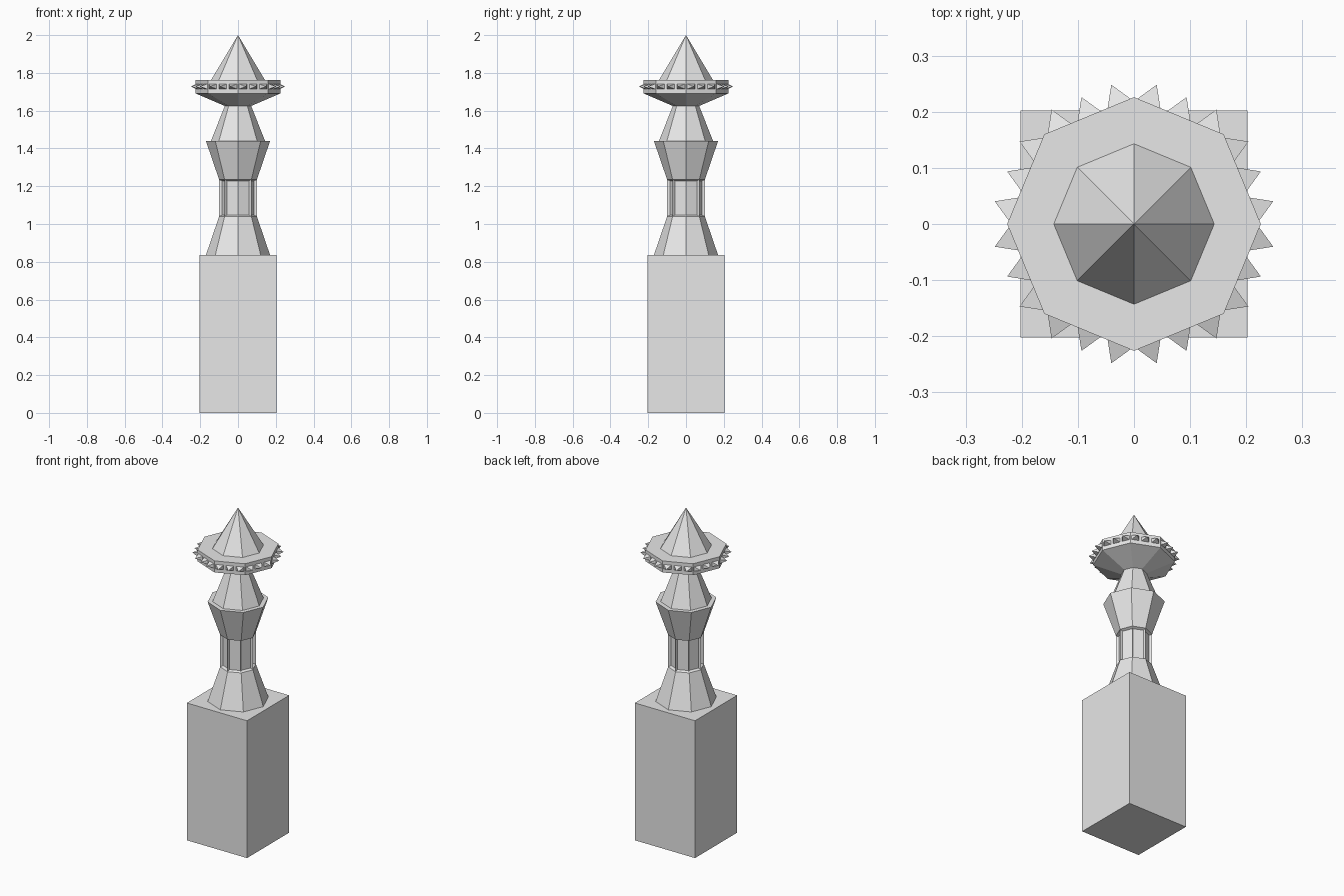
import bpy, bmesh, math
from mathutils import Vector

cube = bpy.data.objects.get("Cube")
if cube:
    bpy.data.objects.remove(cube, do_unlink=True)

stone = bpy.data.materials.new("grey stone")
stone.use_nodes = True
grey = (0.8, 0.8, 0.8, 1)
stone.diffuse_color = grey
stone.node_tree.nodes["Principled BSDF"].inputs["Base Color"].default_value = grey

SIDES = 8


def finish(bm, name):
    """Turn a bmesh into a flat shaded object."""
    mesh = bpy.data.meshes.new(name)
    bm.to_mesh(mesh)
    bm.free()
    mesh.materials.append(stone)
    obj = bpy.data.objects.new(name, mesh)
    bpy.context.collection.objects.link(obj)
    return obj


def corner(i, r, z):
    a = math.tau * i / SIDES
    return Vector((r * math.cos(a), r * math.sin(a), z))


def loft(name, profile, windows=None):
    """Stack octagonal rings of (radius, height); recess one band as windows."""
    bm = bmesh.new()
    rings = [[bm.verts.new(corner(i, r, z)) for i in range(SIDES)]
             for r, z in profile]
    panes = []
    for k, (low, high) in enumerate(zip(rings, rings[1:])):
        for i in range(SIDES):
            j = (i + 1) % SIDES
            face = bm.faces.new((low[i], low[j], high[j], high[i]))
            if k == windows:
                panes.append(face)
    bm.faces.new(rings[0][::-1])
    bm.faces.new(rings[-1])
    bmesh.ops.remove_doubles(bm, verts=bm.verts[:], dist=0.00001)
    bm.normal_update()
    if panes:
        bmesh.ops.inset_individual(bm, faces=panes, thickness=0.01, depth=-0.015)
    return finish(bm, name)


# Square plinth
bm = bmesh.new()
bmesh.ops.create_cube(bm, size=1)
for v in bm.verts:
    v.co = Vector((v.co.x * 0.405, v.co.y * 0.405, (v.co.z + 0.5) * 0.835))
finish(bm, "plinth")

# Waisted shaft with recessed windows, ledge and neck
loft("shaft", [(0.17, 0.835), (0.1, 1.04), (0.1, 1.235), (0.17, 1.44),
               (0.143, 1.44), (0.07, 1.625)], windows=1)

# Saucer deck
DECK = 0.226
loft("deck", [(0.07, 1.625), (DECK, 1.692), (DECK, 1.762)])

# Pointed roof
bm = bmesh.new()
bmesh.ops.create_cone(bm, cap_ends=True, segments=SIDES, radius1=0.143,
                      radius2=0, depth=0.238)
bmesh.ops.translate(bm, verts=bm.verts[:], vec=(0, 0, 1.881))
# keep a corner on each axis
finish(bm, "roof")

# Three pyramid spikes along each side of the deck
bm = bmesh.new()
for side in range(SIDES):
    a, b = corner(side, DECK, 1.728), corner(side + 1, DECK, 1.728)
    along = (b - a).normalized()
    out = along.cross(Vector((0, 0, 1)))
    for n in range(3):
        mid = a.lerp(b, (n + 0.5) / 3)
        base = [bm.verts.new(mid + along * 0.022 * s + Vector((0, 0, 0.013 * t)))
                for s, t in ((-1, -1), (1, -1), (1, 1), (-1, 1))]
        tip = bm.verts.new(mid + out * 0.036)
        for i in range(4):
            bm.faces.new((base[i], base[(i + 1) % 4], tip))
finish(bm, "deck_spikes")
